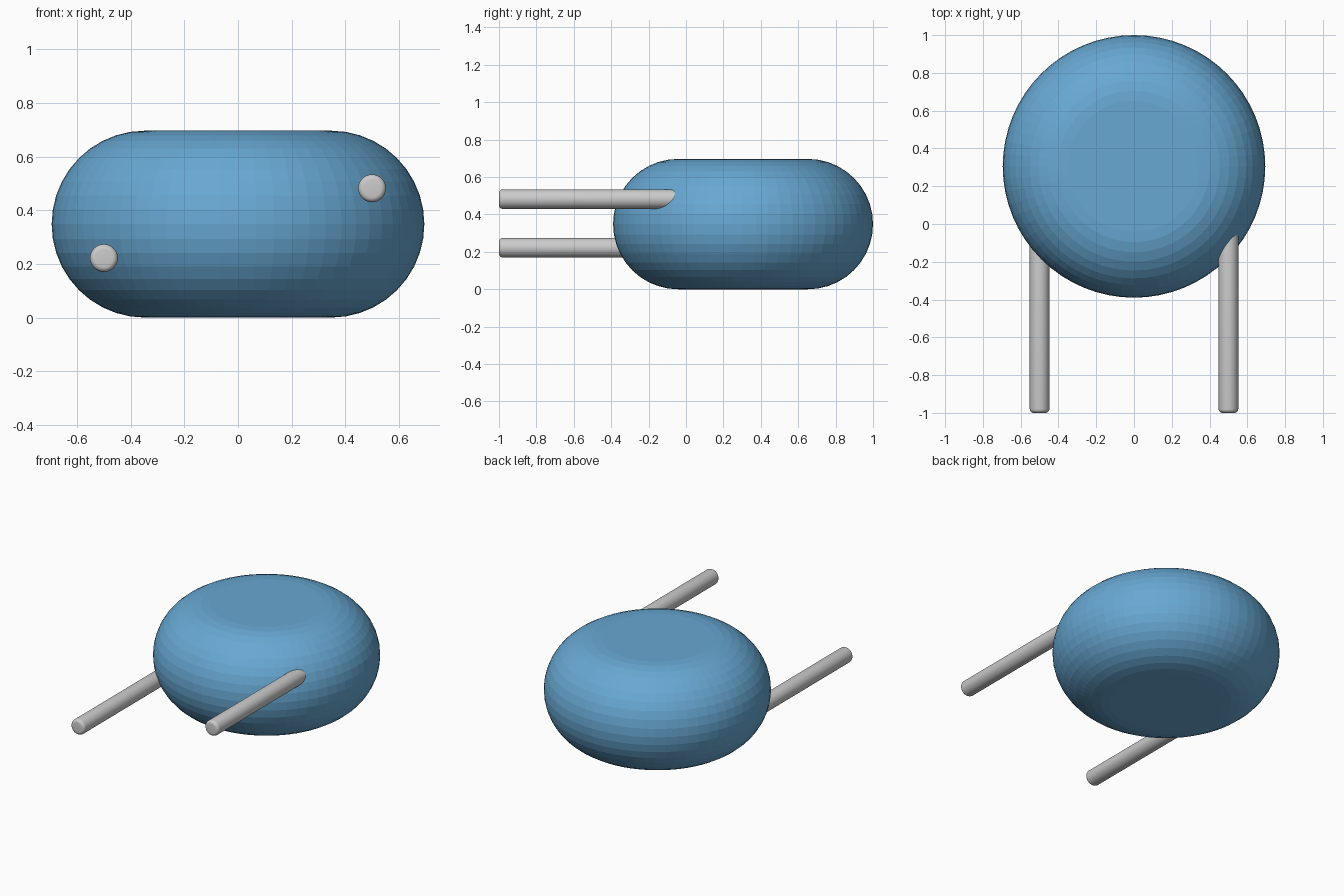
import bpy, bmesh
from math import pi, sin, cos
from mathutils import Matrix, Vector

if "Cube" in bpy.data.objects:
    bpy.data.objects.remove(bpy.data.objects["Cube"])


def lathe(name, profile, sides, matrix):
    """Spin an (r, z) profile around z; cap both ends."""
    bm = bmesh.new()
    rings = [[bm.verts.new((r * cos(2 * pi * i / sides), r * sin(2 * pi * i / sides), z))
              for i in range(sides)] for r, z in profile]
    for a, b in zip(rings, rings[1:]):
        for i in range(sides):
            j = (i + 1) % sides
            bm.faces.new((a[i], a[j], b[j], b[i]))
    bm.faces.new(rings[0][::-1])
    bm.faces.new(rings[-1])
    bm.transform(matrix)
    bmesh.ops.recalc_face_normals(bm, faces=bm.faces)
    mesh = bpy.data.meshes.new(name)
    bm.to_mesh(mesh)
    bm.free()
    obj = bpy.data.objects.new(name, mesh)
    bpy.context.collection.objects.link(obj)
    return obj


def arc(cr, cz, rad, a0, a1, steps):
    return [(cr + rad * cos(a0 + (a1 - a0) * k / steps),
             cz + rad * sin(a0 + (a1 - a0) * k / steps)) for k in range(steps + 1)]


# Disc body: flat faces with a fully rounded rim
R, H = 0.695, 0.697
body = lathe("disc_body", arc(R - H / 2, H / 2, H / 2, -pi / 2, pi / 2, 20), 64,
             Matrix.Translation((0, 0.305, 0)))
blue = bpy.data.materials.new("blue_coating")
blue.diffuse_color = (0.137, 0.392, 0.651, 1)
blue.use_nodes = True
blue.node_tree.nodes["Principled BSDF"].inputs["Base Color"].default_value = blue.diffuse_color
body.data.materials.append(blue)

# Wire leads: rounded-edge rods running forward, at different heights
r, b, length = 0.052, 0.02, 1.15
rod = arc(r - b, b, b, -pi / 2, 0, 5) + arc(r - b, length - b, b, 0, pi / 2, 5)
for name, x, z in (("left_lead", -0.5, 0.222), ("right_lead", 0.5, 0.482)):
    lead = lathe(name, rod, 32,
                 Matrix.Translation((x, -1, z)) @ Matrix.Rotation(-pi / 2, 4, 'X'))
    lead.data.shade_smooth()
